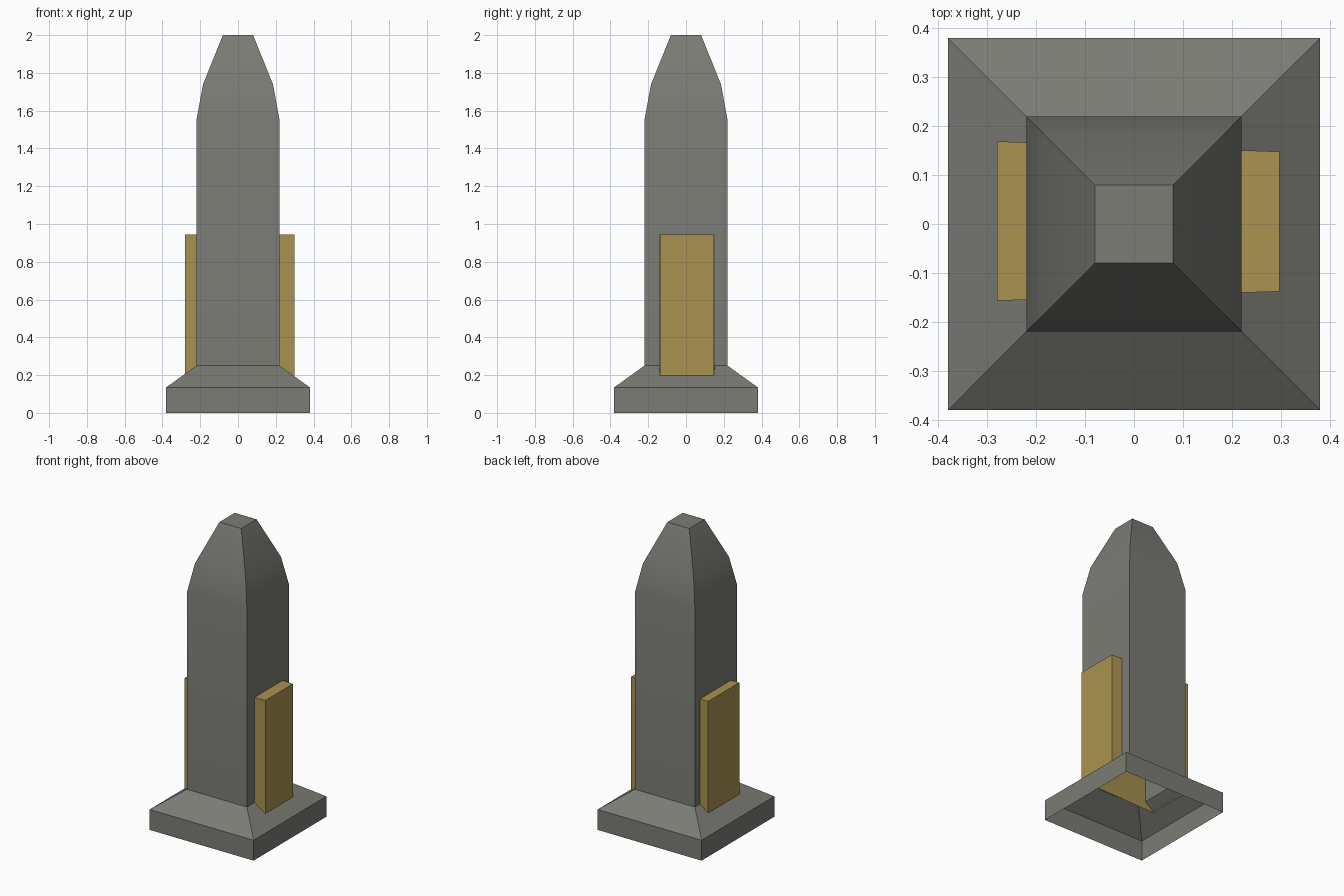
import bpy, bmesh, math

if "Cube" in bpy.data.objects:
    bpy.data.objects.remove(bpy.data.objects["Cube"])


def material(name, rgb):
    m = bpy.data.materials.new(name)
    m.diffuse_color = (*rgb, 1.0)
    m.use_nodes = True
    m.node_tree.nodes["Principled BSDF"].inputs["Base Color"].default_value = m.diffuse_color
    return m


def loft(name, rings, mat, smooth=False):
    """Skin stacked four-cornered rings, cap the top, leave the bottom open."""
    bm = bmesh.new()
    loops = [[bm.verts.new(p) for p in ring] for ring in rings]
    for low, high in zip(loops, loops[1:]):
        for i in range(4):
            j = (i + 1) % 4
            bm.faces.new((low[i], low[j], high[j], high[i]))
    bm.faces.new(loops[-1])
    mesh = bpy.data.meshes.new(name)
    bm.to_mesh(mesh)
    bm.free()
    mesh.materials.append(mat)
    obj = bpy.data.objects.new(name, mesh)
    bpy.context.collection.objects.link(obj)
    if smooth:
        bpy.ops.object.select_all(action='DESELECT')
        obj.select_set(True)
        bpy.context.view_layer.objects.active = obj
        bpy.ops.object.shade_smooth_by_angle(angle=math.radians(30))
    return obj


def square(h, z):
    return [(-h, -h, z), (h, -h, z), (h, h, z), (-h, h, z)]


stone = material("stone", (0.20, 0.20, 0.18))
brass = material("brass", (0.40, 0.29, 0.08))

# Stone pillar: hollow plinth, sloped shoulder, shaft and tapered tip
profile = [(0.38, 0), (0.38, 0.135), (0.22, 0.25), (0.22, 1.55),
           (0.185, 1.74), (0.08, 2.0)]
loft("pillar", [square(h, z) for h, z in profile], stone, smooth=True)

# Brass block running through the shaft, slightly narrower on the right
def block_ring(z):
    return [(-0.28, -0.157, z), (0.298, -0.138, z),
            (0.298, 0.148, z), (-0.28, 0.169, z)]

loft("side_panels", [block_ring(0.197), block_ring(0.945)], brass)
